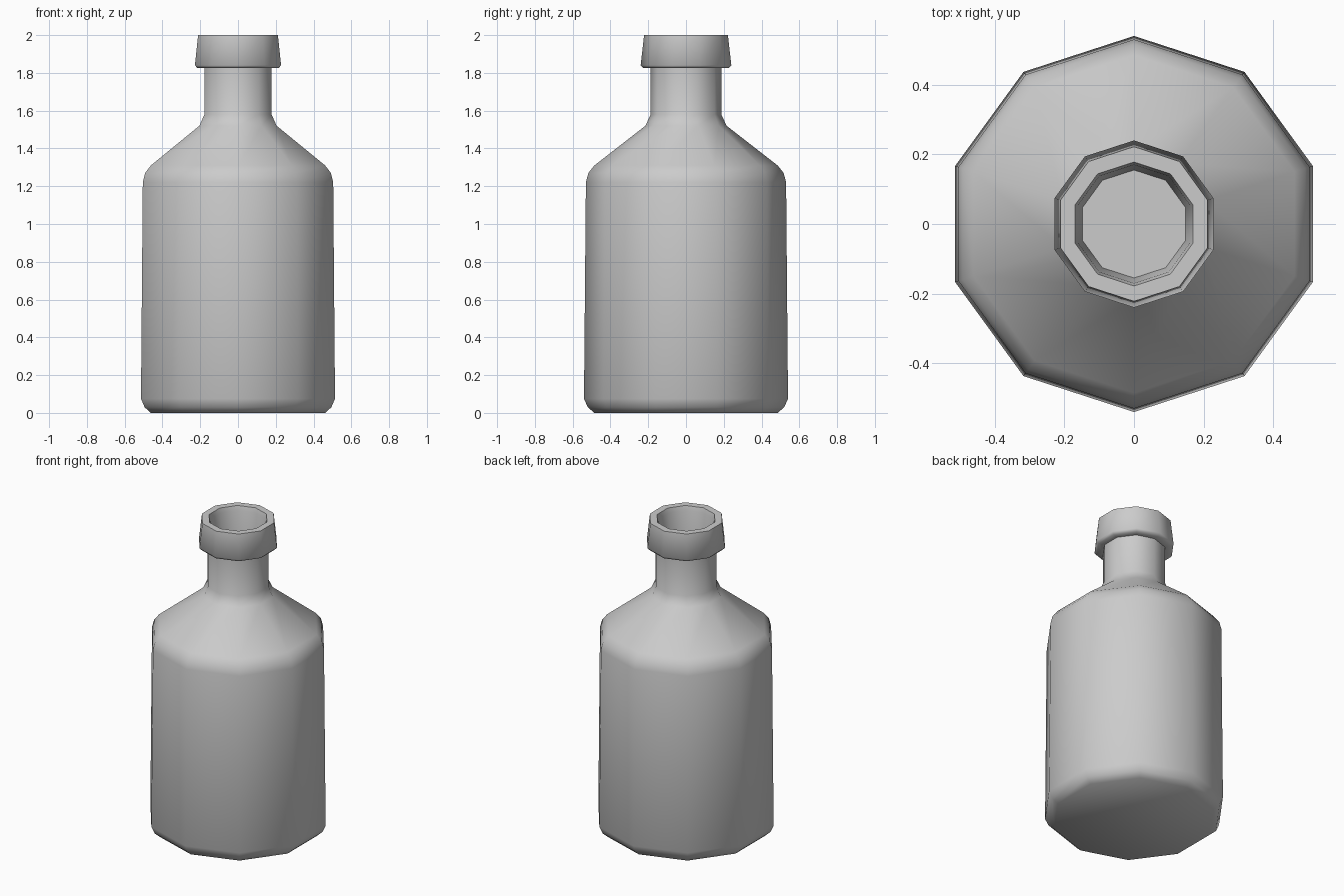
import bpy, bmesh, math

if "Cube" in bpy.data.objects:
    bpy.data.objects.remove(bpy.data.objects["Cube"])

SIDES = 10

def lathe(name, profile):
    """Revolve (radius, height) points into a ten-sided body, capped at both ends."""
    bm = bmesh.new()
    rings = []
    for r, z in profile:
        ring = []
        for i in range(SIDES):
            a = math.pi / 2 + 2 * math.pi * i / SIDES
            ring.append(bm.verts.new((r * math.cos(a), r * math.sin(a), z)))
        rings.append(ring)
    for lo, hi in zip(rings, rings[1:]):
        for i in range(SIDES):
            j = (i + 1) % SIDES
            bm.faces.new((lo[i], lo[j], hi[j], hi[i]))
    # flat base and the floor inside the mouth
    bm.faces.new(rings[0][::-1])
    floor = bm.faces.new(rings[-1])
    bmesh.ops.poke(bm, faces=[floor])
    bmesh.ops.recalc_face_normals(bm, faces=bm.faces)
    mesh = bpy.data.meshes.new(name)
    bm.to_mesh(mesh)
    bm.free()
    obj = bpy.data.objects.new(name, mesh)
    bpy.context.collection.objects.link(obj)
    bpy.context.view_layer.objects.active = obj
    obj.select_set(True)
    bpy.ops.object.shade_smooth_by_angle(angle=math.radians(65))
    return obj

lathe("bottle", [
    # base bevel and body
    (0.485, 0.0), (0.52, 0.03), (0.54, 0.075), (0.53, 1.22),
    # rounded shoulder
    (0.517, 1.27), (0.485, 1.31), (0.215, 1.52),
    # neck
    (0.187, 1.58), (0.187, 1.825),
    # lip
    (0.225, 1.825), (0.24, 1.84), (0.222, 2.0),
    # mouth opening and recess
    (0.178, 2.0), (0.17, 1.97), (0.155, 1.80),
])
